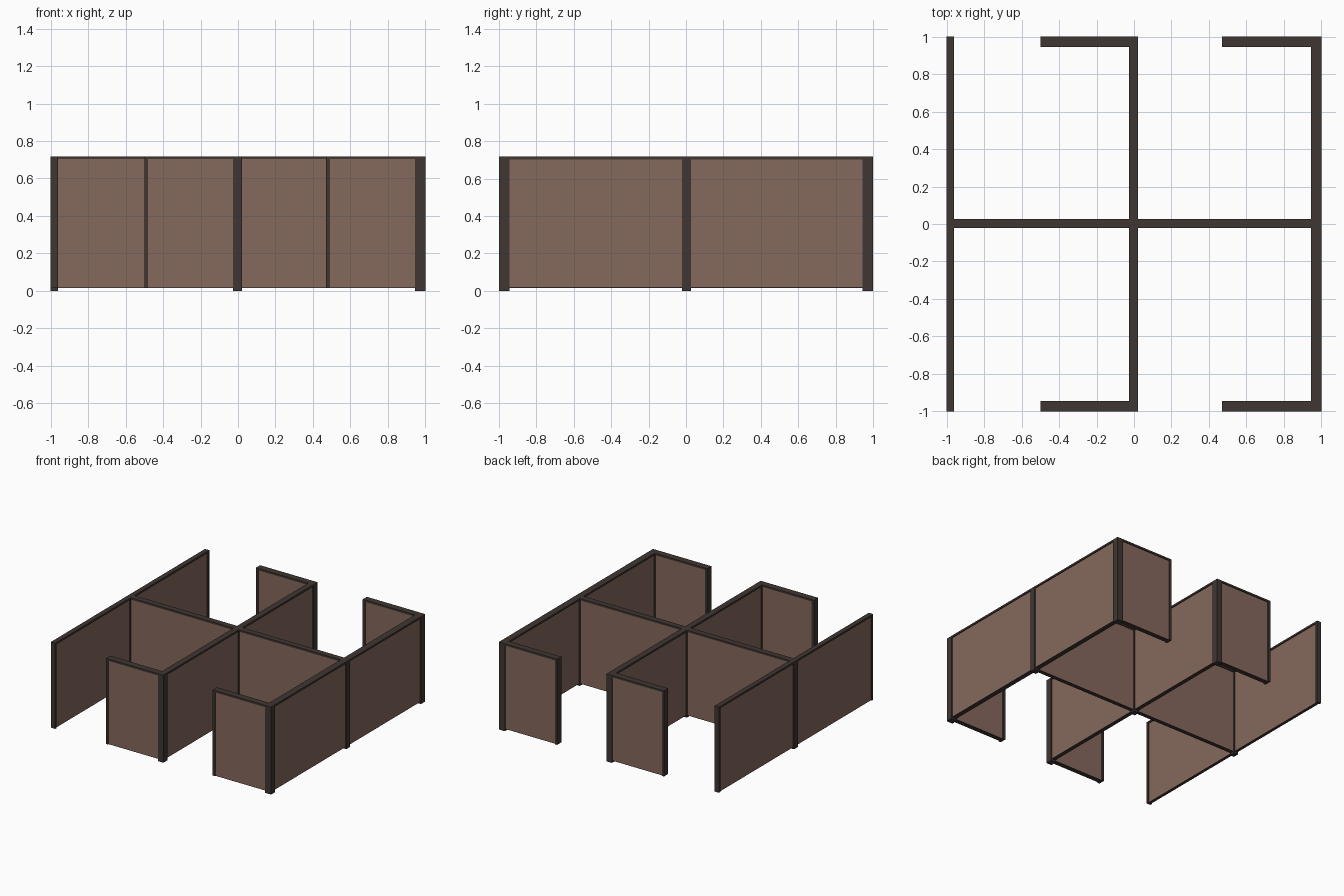
import bpy

if "Cube" in bpy.data.objects:
    bpy.data.objects.remove(bpy.data.objects["Cube"])

TOP, RAIL, FOOT = 0.718, 0.703, 0.015
INSET = 0.008      # panel recess behind the frame
END = 0.02         # thickness of a free-end trim


def material(name, rgb):
    m = bpy.data.materials.new(name)
    m.diffuse_color = (*rgb, 1)
    m.use_nodes = True
    m.node_tree.nodes["Principled BSDF"].inputs["Base Color"].default_value = m.diffuse_color
    return m


FRAME = material("dark_trim", (0.050, 0.037, 0.032))
FABRIC = material("brown_fabric", (0.235, 0.140, 0.107))


def box(name, x, y, z, mat):
    bpy.ops.mesh.primitive_cube_add(size=1)
    o = bpy.context.object
    o.name = name
    for v in o.data.vertices:
        v.co = [r[0] if c < 0 else r[1] for r, c in zip((x, y, z), v.co)]
    o.data.materials.append(mat)


def post(name, x, y, z0=0):
    box(name, x, y, (z0, TOP), FRAME)


def panel(name, x, y, axis):
    """Recessed fabric panel with a top rail and a dark bottom edge."""
    def thin(r):
        return (r[0] + INSET, r[1] - INSET)
    px, py = (x, thin(y)) if axis == "x" else (thin(x), y)
    box(name + "_top_rail", x, y, (RAIL, TOP), FRAME)
    box(name + "_panel", px, py, (FOOT + 0.004, RAIL), FABRIC)
    box(name + "_bottom_edge", px, py, (FOOT, FOOT + 0.004), FRAME)


# x extents of the three long walls, y extents of the spine and the ends
LEFT, MIDDLE, RIGHT = (-1, -0.96), (-0.027, 0.022), (0.945, 1)
SPINE, BACK, FRONT = (-0.022, 0.027), (0.945, 1), (-1, -0.945)

# Middle and right walls with short return walls at both ends
for name, wx, end_x in (("middle", MIDDLE, -0.5), ("right", RIGHT, 0.47)):
    post(name + "_spine_post", wx, SPINE)
    panel(name + "_back_wall", wx, (SPINE[1], BACK[0]), "y")
    panel(name + "_front_wall", wx, (FRONT[1], SPINE[0]), "y")
    for side, ry in (("back", BACK), ("front", FRONT)):
        post(f"{name}_{side}_corner_post", wx, ry)
        panel(f"{name}_{side}_return", (end_x + END, wx[0]), ry, "x")
        post(f"{name}_{side}_return_end", (end_x, end_x + END), ry, FOOT)

# Straight left wall with thin end trims
post("left_spine_post", LEFT, SPINE)
panel("left_back_wall", LEFT, (SPINE[1], 1 - END), "y")
panel("left_front_wall", LEFT, (-1 + END, SPINE[0]), "y")
post("left_back_end", LEFT, (1 - END, 1), FOOT)
post("left_front_end", LEFT, (-1, -1 + END), FOOT)

# Spine dividing the front and back cubicles
panel("spine_left", (LEFT[1], MIDDLE[0]), SPINE, "x")
panel("spine_right", (MIDDLE[1], RIGHT[0]), SPINE, "x")
